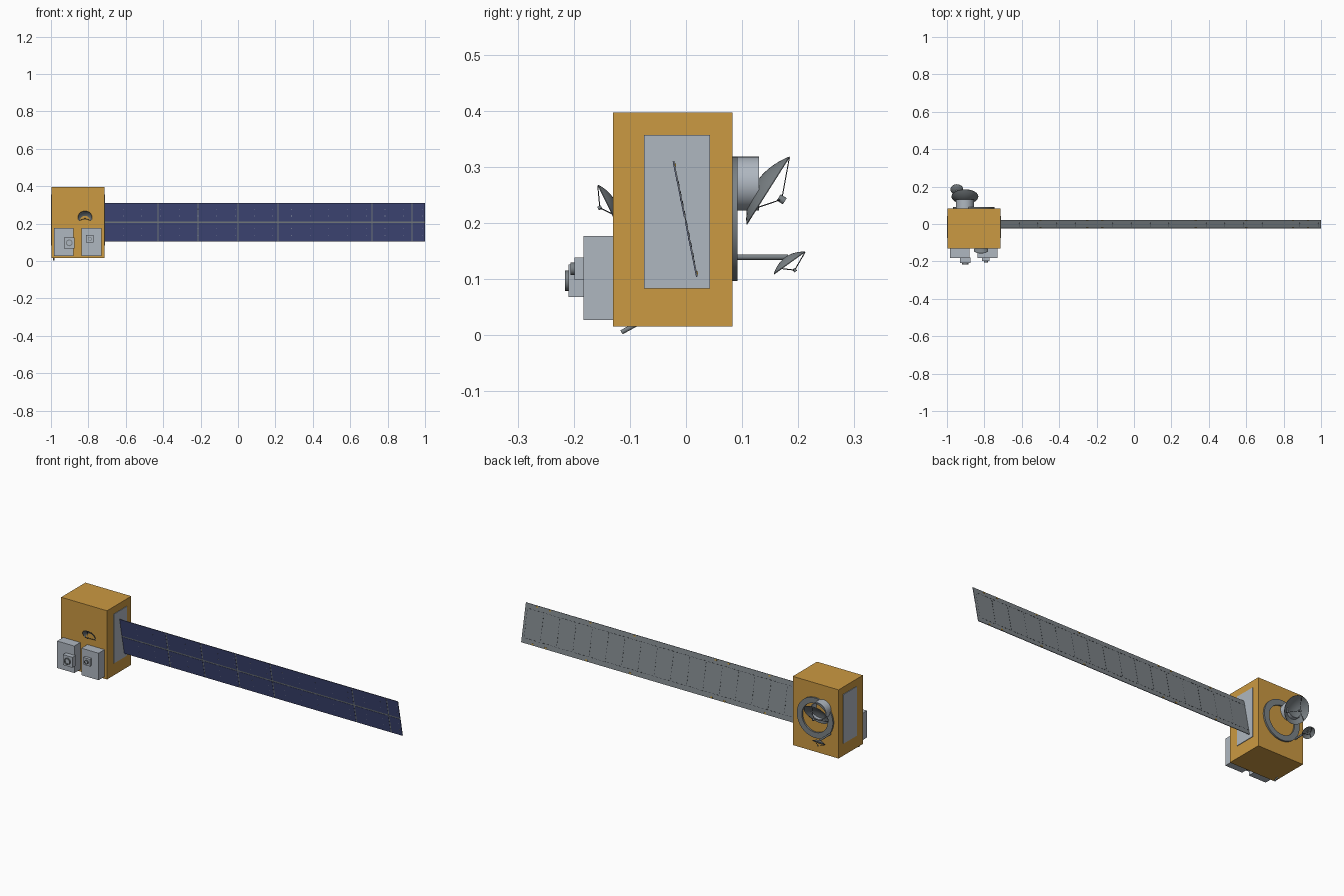
import bpy, bmesh, math
from mathutils import Vector, Matrix

if "Cube" in bpy.data.objects:
    bpy.data.objects.remove(bpy.data.objects["Cube"])


def material(name, r, g, b):
    m = bpy.data.materials.new(name)
    m.diffuse_color = (r, g, b, 1)
    m.use_nodes = True
    m.node_tree.nodes["Principled BSDF"].inputs["Base Color"].default_value = (r, g, b, 1)
    return m


GOLD = material("gold foil", 0.60, 0.32, 0.054)
LIGHT = material("light grey", 0.43, 0.475, 0.53)
GREY = material("mid grey", 0.20, 0.225, 0.24)
BLUE = material("solar blue", 0.054, 0.068, 0.20)
DARK = material("dark grey", 0.03, 0.035, 0.045)
YELLOW = material("hinge yellow", 0.55, 0.30, 0.03)


def finish(name, bm, mat, matrix=None, smooth=False):
    bmesh.ops.recalc_face_normals(bm, faces=bm.faces)
    me = bpy.data.meshes.new(name)
    bm.to_mesh(me)
    bm.free()
    me.materials.append(mat)
    ob = bpy.data.objects.new(name, me)
    bpy.context.collection.objects.link(ob)
    if matrix:
        ob.matrix_world = matrix
    if smooth:
        bpy.ops.object.select_all(action="DESELECT")
        ob.select_set(True)
        bpy.context.view_layer.objects.active = ob
        bpy.ops.object.shade_smooth_by_angle(angle=math.radians(35))
    return ob


def boxes(name, mat, ranges, matrix=None):
    """One object from boxes given as (x0, x1, y0, y1, z0, z1)."""
    bm = bmesh.new()
    for x0, x1, y0, y1, z0, z1 in ranges:
        size = Matrix.Diagonal((x1 - x0, y1 - y0, z1 - z0, 1))
        mid = Matrix.Translation(((x0 + x1) / 2, (y0 + y1) / 2, (z0 + z1) / 2))
        bmesh.ops.create_cube(bm, size=1, matrix=mid @ size)
    return finish(name, bm, mat, matrix)


def facing(origin, axis):
    """Frame whose z runs along axis."""
    return Matrix.Translation(origin) @ Vector(axis).to_track_quat("Z", "Y").to_matrix().to_4x4()


def revolve(name, mat, profile, origin, axis, steps=40, closed=True):
    bm = bmesh.new()
    pts = [bm.verts.new((r, 0, h)) for r, h in profile]
    edges = [bm.edges.new(p) for p in zip(pts, pts[1:])]
    if closed:
        edges.append(bm.edges.new((pts[-1], pts[0])))
    bmesh.ops.spin(bm, geom=pts + edges, cent=(0, 0, 0), axis=(0, 0, 1),
                   angle=math.tau, steps=steps, use_duplicate=False)
    bmesh.ops.remove_doubles(bm, verts=bm.verts, dist=0.00005)
    return finish(name, bm, mat, facing(origin, axis), True)


def rod(name, mat, a, b, r, steps=16):
    a, b = Vector(a), Vector(b)
    profile = [(0, 0), (r, 0), (r, (b - a).length), (0, (b - a).length)]
    return revolve(name, mat, profile, a, b - a, steps, False)


def dish(name, centre, axis, radius, depth, feed):
    """Thin bowl opening along axis, with a feed horn held by three struts."""
    inner = [(radius * i / 8, depth * ((i / 8) ** 2 - 1)) for i in range(9)]
    outer = [(r, h - 0.0015) for r, h in reversed(inner)]
    revolve(name + "_bowl", GREY, inner + outer, centre, axis, closed=False)
    frame = facing(centre, axis)
    for i in range(3):
        a = math.tau * i / 3 + math.pi / 2
        rim = Vector((radius * math.cos(a), radius * math.sin(a), 0)) * 0.97
        rod(f"{name}_strut_{i + 1}", DARK, frame @ rim, frame @ Vector((0, 0, feed)), 0.001, 6)
    s = radius * 0.09
    rod(name + "_feed", GREY, frame @ Vector((0, 0, feed - s)), frame @ Vector((0, 0, feed + s)), s)


# Main body with radiators on both sides
boxes("body", GOLD, [(-0.997, -0.715, -0.13, 0.083, 0.015, 0.397)])
boxes("side_radiators", LIGHT, [(x, x + 0.004, -0.075, 0.043, 0.083, 0.357)
                                for x in (-1.0, -0.716)])

# Front instruments: housing, smaller box and round lens
for name, cx, sx, sz, half, depth, lens in (
        ("right_instrument", -0.932, -0.902, 0.097, 0.029, -0.209, 0.018),
        ("left_instrument", -0.783, -0.792, 0.118, 0.020, -0.199, 0.011)):
    boxes(name + "_housing", LIGHT, [(cx - 0.053, cx + 0.053, -0.183, -0.129, 0.027, 0.177)])
    boxes(name + "_head", LIGHT, [(sx - half, sx + half, depth, -0.18, sz - half, sz + half)])
    tip = depth - 0.007
    revolve(name + "_lens_ring", GREY,
            [(lens, 0), (lens, 0.007), (lens * 0.7, 0.007), (lens * 0.7, 0)],
            (sx, depth, sz), (0, -1, 0))
    rod(name + "_lens", LIGHT, (sx, depth, sz), (sx, tip + 0.004, sz), lens * 0.7, 24)

# Rear docking ring, antenna drum and boom
revolve("rear_ring", GREY, [(0.111, 0), (0.111, 0.010), (0.08, 0.010), (0.08, 0)],
        (-0.857, 0.082, 0.207), (0, 1, 0), 48)
revolve("antenna_drum", LIGHT, [(0.048, 0), (0.048, 0.048), (0.044, 0.048), (0.044, 0)],
        (-0.904, 0.082, 0.27), (0, 1, 0))
rod("antenna_boom", GREY, (-0.947, 0.08, 0.139), (-0.947, 0.182, 0.139), 0.005)

# Dishes
dish("main_dish", (-0.904, 0.147, 0.257), (0, 0.845, -0.535), 0.0715, 0.025, 0.028)
dish("small_dish", (-0.947, 0.185, 0.128), (0, 0.58, -0.81), 0.034, 0.012, 0.015)
dish("front_dish", (-0.818, -0.141, 0.233), (0, -0.9, -0.44), 0.038, 0.014, 0.014)

# Lower stub antenna
rod("stub_antenna", GREY, (-0.984, -0.08, 0.024), (-0.984, -0.115, 0.005), 0.004)

# Solar wing, built flat in its own tilted frame
wing = Matrix.Translation((0, -0.001, 0.207)) @ Matrix.Rotation(0.2, 4, "X")
START, END, HALF = -0.714, 1.0, 0.105
boxes("wing_back", GREY, [(START, END, -0.001, 0.001, -HALF, HALF)], wing)

joints = [-0.428, -0.214, 0, 0.214, 0.717, 0.93]
edges = [START] + joints + [END]
cells = []
for a, b in zip(edges, edges[1:]):
    for z0, z1 in ((-HALF, -0.004), (0.004, HALF)):
        cells.append((a + 0.003 * (a != START), b - 0.003 * (b != END), -0.002, -0.0005, z0, z1))
boxes("wing_cells", BLUE, cells, wing)

# Specks between the cells
columns = [START + 0.1 * i for i in range(1, 18)]
boxes("cell_corners", LIGHT, [(x - 0.0015, x + 0.0015, -0.0025, -0.001, z - 0.0015, z + 0.0015)
                              for x in columns for z in (-0.07, -0.035, 0.035, 0.07)], wing)

# Stitched seams on the wing back
seams = []
for x in columns:
    for i in range(8):
        z = -0.07 + 0.0187 * i
        seams.append((x - 0.001, x + 0.001, 0.0005, 0.0016, z, z + 0.009))
for z in (-0.078, 0.078):
    for i in range(68):
        x = START + 0.025 * i
        seams.append((x, x + 0.015, 0.0005, 0.0016, z - 0.001, z + 0.001))
boxes("back_seams", DARK, seams, wing)

# Hinges along both long edges
boxes("hinges", YELLOW, [(x - 0.006, x + 0.006, 0.0005, 0.0025, z - 0.003, z + 0.003)
                         for x in (-0.5, -0.25, -0.17, 0.33, 0.6, 0.85, 0.93)
                         for z in (-0.098, 0.098)], wing)
